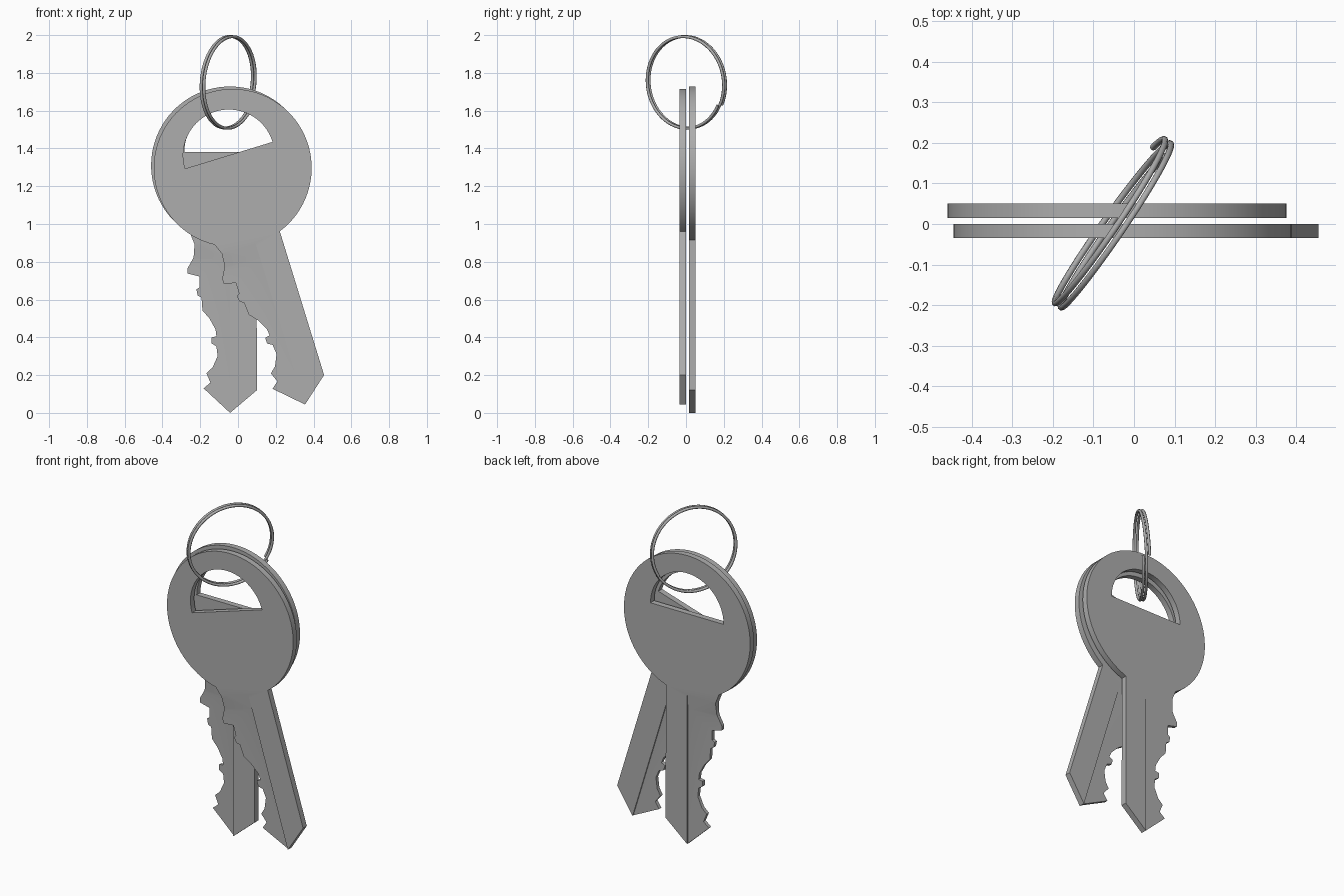
import bpy, bmesh
from math import sin, cos, pi, radians
from mathutils import Vector

cube = bpy.data.objects.get("Cube")
if cube:
    bpy.data.objects.remove(cube)

THICK = 0.035
BOW_R = 0.418
HOLE_R = 0.242
HOLE_Z = 0.07


def flat_colour(name, value):
    mat = bpy.data.materials.new(name)
    mat.use_nodes = True
    colour = (value, value, value, 1)
    mat.diffuse_color = colour
    mat.node_tree.nodes["Principled BSDF"].inputs["Base Color"].default_value = colour
    return mat


def add_object(name, mesh):
    obj = bpy.data.objects.new(name, mesh)
    bpy.context.collection.objects.link(obj)
    return obj


def arc(radius, start, end, steps, z=0):
    angles = [radians(start + (end - start) * i / steps) for i in range(steps + 1)]
    return [(radius * cos(a), z + radius * sin(a)) for a in angles]


def plate(loops, direction, place):
    """Fill closed 2D loops (inner loops are holes) and extrude them."""
    bm = bmesh.new()
    edges = []
    for loop in loops:
        vs = [bm.verts.new(place(*p)) for p in loop]
        edges += [bm.edges.new((v, vs[i - 1])) for i, v in enumerate(vs)]
    bmesh.ops.triangle_fill(bm, use_beauty=True, edges=edges)
    ext = bmesh.ops.extrude_face_region(bm, geom=bm.faces[:])
    moved = [g for g in ext["geom"] if isinstance(g, bmesh.types.BMVert)]
    bmesh.ops.translate(bm, verts=moved, vec=direction)
    bmesh.ops.recalc_face_normals(bm, faces=bm.faces[:])
    mesh = bpy.data.meshes.new("plate")
    bm.to_mesh(mesh)
    bm.free()
    return mesh


steel = flat_colour("grey steel", 0.42)

# Key outline: round bow, cut teeth down one side, pointed tip, straight back
teeth = [(-.188, -.418), (-.193, -.487), (-.225, -.545), (-.225, -.572),
         (-.162, -.588), (-.162, -.646), (-.178, -.656), (-.172, -.688),
         (-.151, -.70), (-.146, -.768), (-.109, -.81), (-.077, -.868),
         (-.072, -.905), (-.098, -.91), (-.098, -.942), (-.072, -.958),
         (-.066, -1.01), (-.093, -1.07), (-.125, -1.10), (-.104, -1.15)]
end = [(-.14, -1.18), (0, -1.31), (.142, -1.19)]
outline = arc(BOW_R, -70.4, 239.8, 72) + teeth + end
hole = arc(HOLE_R, 0, 180, 32, HOLE_Z)
key_mesh = plate([outline, hole], (0, THICK, 0), lambda x, z: (x, -THICK / 2, z))
key = add_object("upright_key", key_mesh)

# Shallow recess on both faces of the toothed half, ramping out of the bow
cutters = []
for side in (-1, 1):
    face = side * THICK / 2
    profile = [(face + side * .002, -.39), (face - side * .007, -.5),
               (face - side * .007, -1.4), (face + side * .05, -1.4),
               (face + side * .05, -.39)]
    mesh = plate([profile], (.5, 0, 0), lambda y, z: (-.501, y, z))
    cutter = add_object("recess_cutter", mesh)
    cutter.hide_render = True
    mod = key.modifiers.new("recess", "BOOLEAN")
    mod.operation = "DIFFERENCE"
    mod.solver = "EXACT"
    mod.object = cutter
    cutters.append(cutter)

bpy.context.view_layer.update()
graph = bpy.context.evaluated_depsgraph_get()
finished = bpy.data.meshes.new_from_object(key.evaluated_get(graph))
key.modifiers.clear()
key.data = finished
for cutter in cutters:
    bpy.data.objects.remove(cutter)
finished.materials.clear()
finished.materials.append(steel)
finished.shade_smooth()
finished.set_sharp_from_angle(angle=radians(25))

# Two copies of the key, the front one swung sideways
key.location = (-.042, .0325, 1.31)
swung = add_object("swung_key", finished)
swung.location = (-.028, -.0175, 1.297)
swung.rotation_euler = (0, -radians(17), 0)

# Split ring: two turns of round wire
across = Vector((.57, .82, 0)).normalized()
normal = Vector((.82, -.57, -.085)).normalized()
up = normal.cross(across).normalized()
if up.z < 0:
    up = -up
centre = Vector((-.05, 0, 1.75))
curve = bpy.data.curves.new("split_ring", "CURVE")
curve.dimensions = "3D"
curve.bevel_depth = .008
curve.bevel_resolution = 2
curve.use_fill_caps = True
turns, steps = 2, 128
spline = curve.splines.new("POLY")
spline.points.add(steps)
for i, point in enumerate(spline.points):
    t = i / steps
    a = radians(-30) + t * turns * 2 * pi
    pos = centre + .243 * (cos(a) * across + sin(a) * up) + (t - .5) * .036 * normal
    point.co = (*pos, 1)
ring_curve = add_object("ring_path", curve)
bpy.context.view_layer.update()
graph = bpy.context.evaluated_depsgraph_get()
ring_mesh = bpy.data.meshes.new_from_object(ring_curve.evaluated_get(graph))
bpy.data.objects.remove(ring_curve)
ring_mesh.materials.clear()
ring_mesh.materials.append(steel)
ring_mesh.shade_smooth()
ring_mesh.set_sharp_from_angle(angle=radians(50))
add_object("split_ring", ring_mesh)
